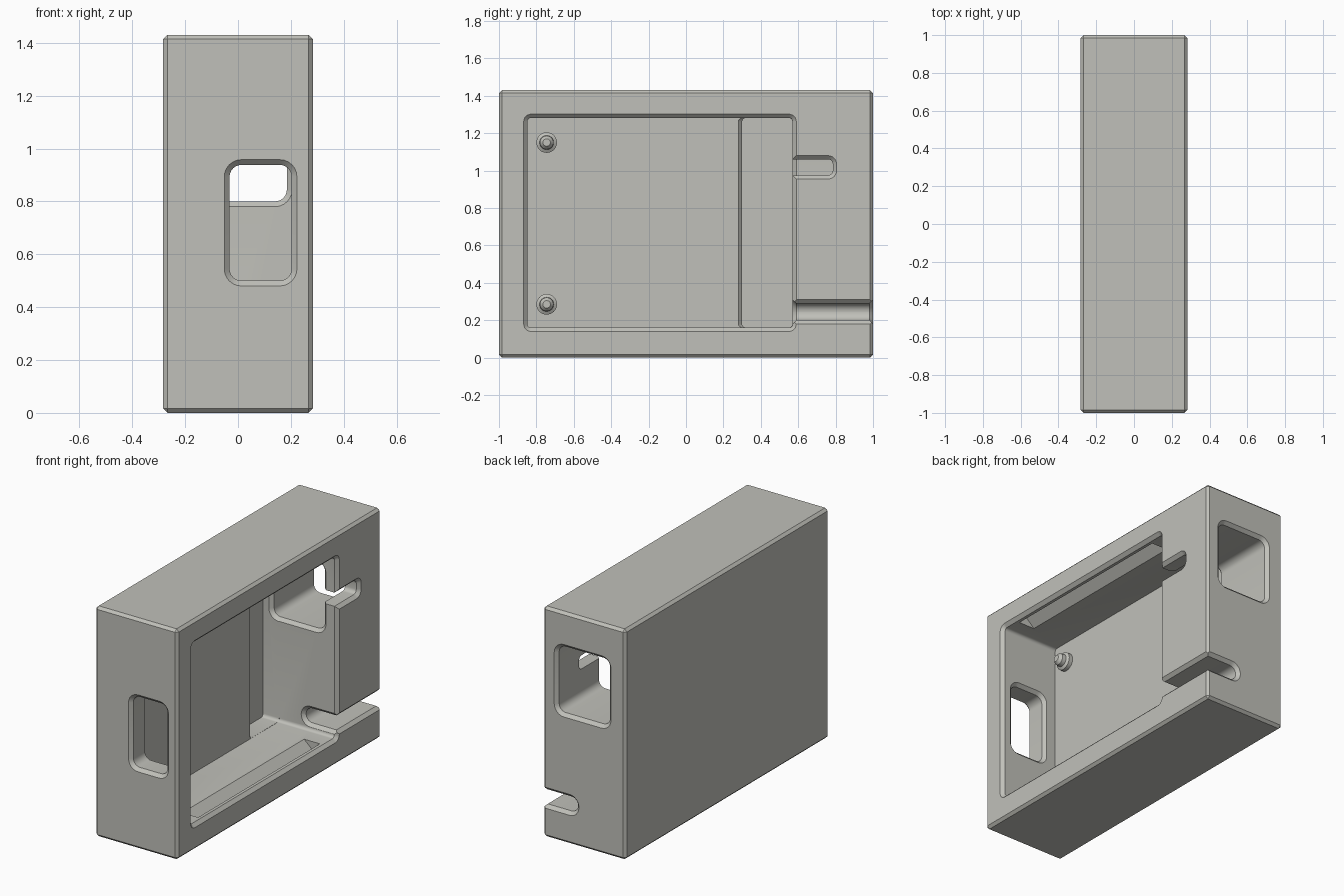
import bpy, bmesh, math

if "Cube" in bpy.data.objects:
    bpy.data.objects.remove(bpy.data.objects["Cube"])

grey = bpy.data.materials.new("warm_grey")
grey.diffuse_color = (0.53, 0.53, 0.49, 1)
grey.use_nodes = True
grey.node_tree.nodes["Principled BSDF"].inputs["Base Color"].default_value = grey.diffuse_color

HX, H, C = 0.283, 1.43, 0.02   # half width, height, chamfer size
FLOOR, DEEP = -0.115, -0.226   # two floor levels inside the cavity


def rounded(u0, u1, v0, v1, r, seg=6):
    """Rounded rectangle outline."""
    pts = []
    for i, (cu, cv) in enumerate([(u1 - r, v1 - r), (u0 + r, v1 - r),
                                  (u0 + r, v0 + r), (u1 - r, v0 + r)]):
        for k in range(seg + 1):
            a = math.pi / 2 * (i + k / seg)
            pts.append((cu + r * math.cos(a), cv + r * math.sin(a)))
    return pts


def skin(name, loops):
    """Closed solid through a row of matching loops."""
    bm = bmesh.new()
    rows = [[bm.verts.new(p) for p in loop] for loop in loops]
    n = len(rows[0])
    for a, b in zip(rows, rows[1:]):
        for i in range(n):
            bm.faces.new((a[i], a[(i + 1) % n], b[(i + 1) % n], b[i]))
    bm.faces.new(rows[0])
    bm.faces.new(rows[-1])
    bmesh.ops.recalc_face_normals(bm, faces=bm.faces)
    me = bpy.data.meshes.new(name)
    bm.to_mesh(me)
    bm.free()
    me.materials.append(grey)
    ob = bpy.data.objects.new(name, me)
    bpy.context.collection.objects.link(ob)
    return ob


def loft(name, axis, sections):
    """Sections are (position, u0, u1, v0, v1, radius); axis is 'x' or 'y'."""
    loops = []
    for p, *rect in sections:
        loops.append([(p, u, v) if axis == 'x' else (u, p, v) for u, v in rounded(*rect)])
    return skin(name, loops)


def grown(p, rect, d):
    u0, u1, v0, v1, r = rect
    return (p, u0 - d, u1 + d, v0 - d, v1 + d, r + d)


def flared(name, axis, start, end, rect, flare_start, flare_end):
    """Straight cutter that widens as it passes the surfaces at its ends."""
    s = []
    if flare_start:
        s += [grown(start - C, rect, 2 * C), grown(start + C, rect, 0)]
    else:
        s += [grown(start, rect, 0)]
    if flare_end:
        s += [grown(end - C, rect, 0), grown(end + C, rect, 2 * C)]
    else:
        s += [grown(end, rect, 0)]
    return loft(name, axis, s)


# Outer block with a thin chamfer on every edge
bm = bmesh.new()
bmesh.ops.create_cube(bm, size=1)
for v in bm.verts:
    v.co = (v.co.x * 2 * HX, v.co.y * 2, (v.co.z + 0.5) * H)
bmesh.ops.bevel(bm, geom=list(bm.edges), offset=0.016, segments=1, affect='EDGES')
me = bpy.data.meshes.new("case")
bm.to_mesh(me)
bm.free()
me.materials.append(grey)
case = bpy.data.objects.new("case", me)
bpy.context.collection.objects.link(case)

W0, W1 = -0.848, 0.57          # cavity end walls
Z0, Z1 = 0.16, 1.282           # cavity bottom and top walls
cutters = [
    # main cavity, open to the right side
    flared("cavity_cutter", 'x', FLOOR, HX, (W0, W1, Z0, Z1, 0.02), False, True),
    # deeper well at the back of the cavity, chamfered along its step
    loft("well_cutter", 'x', [
        (DEEP, 0.30, W1 - 0.001, Z0 + 0.001, Z1 - 0.001, 0.02),
        (FLOOR - 0.02, 0.30, W1 - 0.001, Z0 + 0.001, Z1 - 0.001, 0.02),
        (FLOOR + 0.02, 0.26, W1 - 0.001, Z0 + 0.001, Z1 - 0.001, 0.02)]),
    # front and back windows
    flared("front_window_cutter", 'y', -1, W0, (-0.032, 0.203, 0.50, 0.938, 0.045), True, True),
    flared("back_window_cutter", 'y', W1, 1, (-0.165, 0.185, 0.80, 1.21, 0.045), True, True),
    # short notch joining the cavity and the back window
    flared("notch_cutter", 'x', 0.05, HX, (0.45, 0.785, 0.975, 1.06, 0.025), False, True),
    # cable slot through the back wall, with its chamfered mouth
    flared("cable_slot_cutter", 'y', W1, 1, (0.055, 0.45, 0.20, 0.29, 0.044), True, True),
    loft("cable_mouth_cutter", 'x', [
        (HX - C, 0.5, 1.1, 0.20, 0.29, 0.001),
        (HX + C, 0.5, 1.1, 0.16, 0.33, 0.001)]),
]

# V-shaped snap grooves in the bottom and top walls of the cavity
for label, z, s in (("bottom", Z0, -1), ("top", Z1, 1)):
    tri = [(0.125, z - s * 0.01), (0.255, z - s * 0.01), (0.19, z + s * 0.05)]
    cutters.append(skin(label + "_groove_cutter",
                        [[(x, y, zz) for x, zz in tri] for y in (-0.74, 0.455)]))

for c in cutters:
    m = case.modifiers.new(c.name, 'BOOLEAN')
    m.operation = 'DIFFERENCE'
    m.solver = 'EXACT'
    m.object = c

# Bake the cuts and remove the cutters
bpy.context.view_layer.update()
dg = bpy.context.evaluated_depsgraph_get()
baked = bpy.data.meshes.new_from_object(case.evaluated_get(dg))
case.modifiers.clear()
case.data = baked
for c in cutters:
    bpy.data.objects.remove(c)

# Stepped mounting pegs on the cavity floor
profile = [(0.055, FLOOR - 0.01), (0.055, FLOOR + 0.025), (0.038, FLOOR + 0.035),
           (0.036, FLOOR + 0.06), (0.02, FLOOR + 0.078)]
pegs = []
for label, z in (("lower", 0.285), ("upper", 1.15)):
    pegs.append(skin(label + "_peg", [
        [(x, -0.745 + r * math.cos(k * math.tau / 32), z + r * math.sin(k * math.tau / 32))
         for k in range(32)] for r, x in profile]))

for ob in [case] + pegs:
    bpy.ops.object.select_all(action='DESELECT')
    ob.select_set(True)
    bpy.context.view_layer.objects.active = ob
    bpy.ops.object.shade_smooth_by_angle(angle=math.radians(25))
